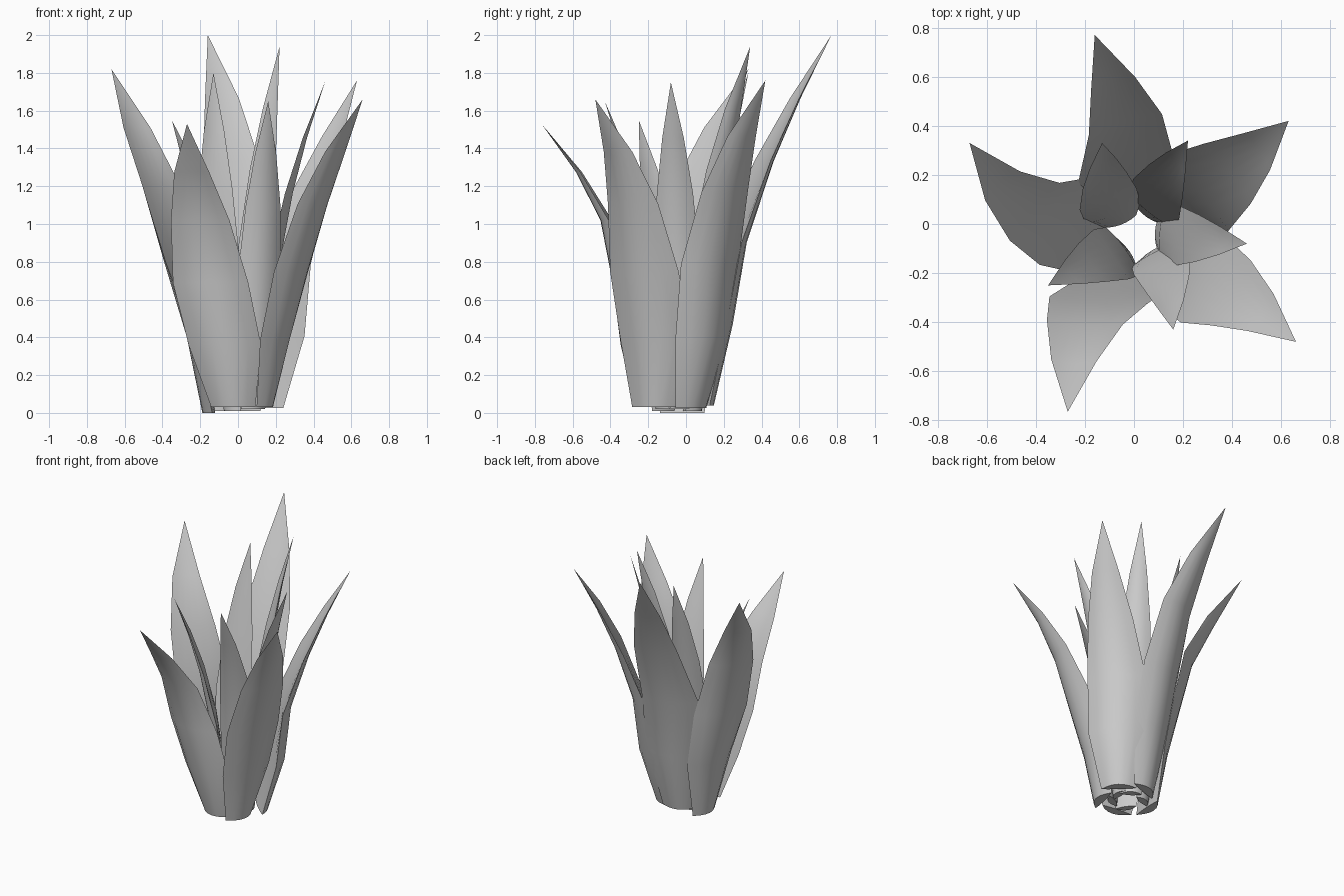
import bpy, bmesh, math
from mathutils import Vector

if "Cube" in bpy.data.objects:
    bpy.data.objects.remove(bpy.data.objects["Cube"])

# stations along a leaf: (fraction of height, width)
STATIONS = [(0, .235), (.22, .385), (.44, .40), (.66, .31), (.83, .185), (1, 0)]
N = 6  # segments across a leaf


def arc(half, depth):
    """Shallow arc from one leaf edge to the other, bulging outward."""
    steps = [-1 + 2 * i / N for i in range(N + 1)]
    return [(s * half, depth * (1 - s * s)) for s in steps]


def bend(base, mid, tip):
    """Spine points at every station from three control points."""
    b, m, e = Vector(base), Vector(mid), Vector(tip)
    return [b * (2 * (t - .5) * (t - 1)) + m * (4 * t * (1 - t)) + e * (2 * t * (t - .5))
            for t, _ in STATIONS]


def leaf(name, spine, z0, z1, face0, face1, scale, inner_depth):
    """Fleshy leaf: lens section at the base turning into a shallow trough at the tip."""
    bm = bmesh.new()
    rings = []
    for c, (t, w) in zip(spine[:-1], STATIONS):
        c = Vector(c)
        a = math.radians(face0 + (face1 - face0) * t)
        out = Vector((math.cos(a), math.sin(a)))
        side = Vector((-out.y, out.x))
        w *= scale
        outer = .25 - .12 * t
        hollow = inner_depth + (.10 - inner_depth) * t
        section = arc(w / 2, w * outer) + arc(w / 2, w * hollow)[::-1][1:-1]
        z = z0 + (z1 - z0) * t
        rings.append([bm.verts.new((*(c + side * s + out * d), z)) for s, d in section])
    n = len(rings[0])
    for r0, r1 in zip(rings, rings[1:]):
        for i in range(n):
            j = (i + 1) % n
            bm.faces.new((r0[i], r0[j], r1[j], r1[i]))
    top = bm.verts.new((*spine[-1], z1))
    for i in range(n):
        bm.faces.new((rings[-1][i], rings[-1][(i + 1) % n], top))
    bm.faces.new(rings[0][::-1])
    bmesh.ops.recalc_face_normals(bm, faces=bm.faces)
    me = bpy.data.meshes.new(name)
    bm.to_mesh(me)
    bm.free()
    ob = bpy.data.objects.new(name, me)
    bpy.context.collection.objects.link(ob)
    bpy.ops.object.select_all(action='DESELECT')
    ob.select_set(True)
    bpy.context.view_layer.objects.active = ob
    bpy.ops.object.shade_smooth_by_angle(angle=math.radians(40))


# outer ring: spine (x, y) per station, then bottom z, top z, facing at base and tip
OUTER = [
    ([(-.01, .085), (-.01, .155), (-.035, .235), (-.035, .405), (-.085, .575), (-.16, .77)],
     .04, 2.00, 110, 104),
    ([(.155, .025), (.22, .085), (.255, .125), (.38, .205), (.50, .295), (.63, .42)],
     .025, 1.76, 46, 34),
    ([(.125, -.17), (.18, -.165), (.275, -.22), (.395, -.28), (.515, -.36), (.66, -.48)],
     .03, 1.66, -13, -40),
    ([(-.025, -.21), (-.07, -.26), (-.145, -.31), (-.20, -.40), (-.245, -.555), (-.27, -.765)],
     .03, 1.53, 264, 268),
    ([(-.13, -.02), (-.18, -.015), (-.29, .01), (-.405, .05), (-.535, .155), (-.67, .33)],
     .0, 1.82, 177, 120),
]
# inner ring of narrower leaves: base, middle, tip
INNER = [
    ((-.06, .01), (-.11, .12), (-.13, .33), .01, 1.80, 110, 112),
    ((.06, .04), (.10, .12), (.22, .34), .01, 1.94, 55, 40),
    ((.10, -.03), (.19, -.05), (.46, -.08), .02, 1.75, -5, -5),
    ((.08, -.12), (.12, -.18), (.16, -.43), .02, 1.65, -60, -80),
    ((-.03, -.12), (-.11, -.13), (-.35, -.25), .01, 1.55, 215, 215),
]
for i, (spine, *rest) in enumerate(OUTER):
    leaf(f"outer_leaf_{i + 1}", spine, *rest, 1.0, -.03)
for i, (b, m, e, *rest) in enumerate(INNER):
    leaf(f"inner_leaf_{i + 1}", bend(b, m, e), *rest, .62, -.10)
